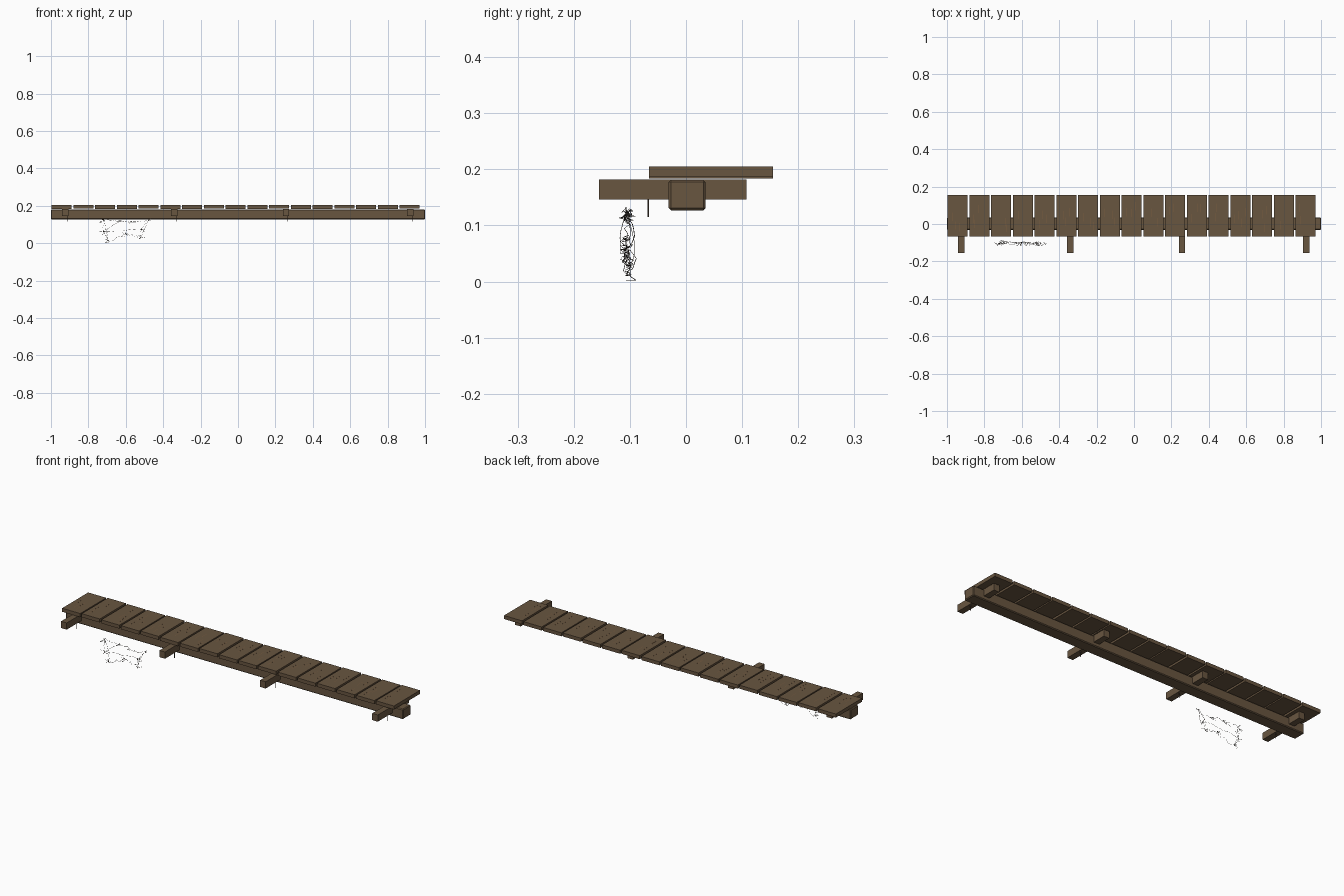
import bpy
import random
from mathutils import Vector

random.seed(7)
cube = bpy.data.objects.get("Cube")
if cube:
    bpy.data.objects.remove(cube, do_unlink=True)


def material(name, rgb):
    m = bpy.data.materials.new(name)
    m.use_nodes = True
    m.diffuse_color = (*rgb, 1)
    m.node_tree.nodes["Principled BSDF"].inputs["Base Color"].default_value = (*rgb, 1)
    return m


wood = material("weathered_wood", (0.14, 0.092, 0.051))
grain = material("wood_grain", (0.19, 0.11, 0.05))
iron = material("rusty_iron", (0.085, 0.06, 0.042))
twine = material("grey_brown_twine", (0.09, 0.075, 0.06))


def box(name, x, y, z, mat, bevel=0):
    """Box from three (low, high) ranges, with an optional chamfer."""
    ranges = (x, y, z)
    bpy.ops.mesh.primitive_cube_add(size=1, location=[sum(r) / 2 for r in ranges])
    ob = bpy.context.object
    ob.name = name
    ob.scale = [r[1] - r[0] for r in ranges]
    bpy.ops.object.transform_apply(location=False, rotation=False, scale=True)
    ob.data.materials.append(mat)
    if bevel:
        mod = ob.modifiers.new("chamfer", "BEVEL")
        mod.width = bevel
        mod.segments = 1
    return ob


def rod(name, radius, x, y, z, mat):
    bpy.ops.mesh.primitive_cylinder_add(vertices=6, radius=radius, depth=z[1] - z[0],
                                        location=(x, y, sum(z) / 2))
    bpy.context.object.name = name
    bpy.context.object.data.materials.append(mat)


# Long supporting beam
box("main_beam", (-1, 1), (-0.031, 0.035), (0.127, 0.181), wood, 0.004)

# Cross beams, each with a nail poking out underneath
for i, x in enumerate((-0.924, -0.341, 0.256, 0.921)):
    box(f"cross_beam_{i}", (x - 0.0165, x + 0.0165), (-0.155, 0.108), (0.146, 0.182), wood)
    rod(f"nail_{i}", 0.0015, x + 0.011, -0.067, (0.115, 0.16), iron)

# Deck planks with fine raised grain slivers on top
PITCH = 0.1163
for i in range(17):
    x = -0.997 + i * PITCH
    lift = 0.002 if i % 3 == 1 else 0
    top = 0.203 + lift
    box(f"plank_{i}", (x, x + 0.107), (-0.066, 0.155), (0.184 + lift, top), wood)
    for k in range(4):
        gx = x + random.uniform(0.02, 0.085)
        gy = random.uniform(-0.05, 0.08)
        box(f"grain_{i}_{k}", (gx, gx + 0.0015), (gy, gy + 0.045),
            (top - 0.001, top + 0.0003), grain)

# Tangled hanging twine: one curve object with many thin strands
curve = bpy.data.curves.new("hanging_twine", "CURVE")
curve.dimensions = "3D"
curve.bevel_depth = 0.0006
curve.bevel_resolution = 0
curve.materials.append(twine)
twine_ob = bpy.data.objects.new("hanging_twine", curve)
bpy.context.collection.objects.link(twine_ob)


def strand(ends, jitter, steps):
    """Wandering strand between two (x, z) points, bowed out in y."""
    a, b = (Vector((p[0], -0.104, p[1])) for p in ends)
    bow = random.uniform(-0.012, 0.012)
    spline = curve.splines.new("POLY")
    spline.points.add(steps)
    for n, point in enumerate(spline.points):
        t = n / steps
        p = a.lerp(b, t)
        p += Vector([random.uniform(-jitter, jitter) for _ in range(3)])
        p.y = max(-0.121, min(-0.087, p.y + 4 * bow * t * (1 - t)))
        p.z = max(0.002, min(0.14, p.z))
        point.co = (*p, 1)


# Anchor points around the rim of the tangle, with frayed ends
rim = [(-0.72, 0.125), (-0.63, 0.12), (-0.57, 0.115), (-0.48, 0.12), (-0.52, 0.075),
       (-0.52, 0.03), (-0.6, 0.05), (-0.69, 0.012), (-0.72, 0.06)]
for n, p in enumerate(rim):
    strand((p, rim[(n + 1) % len(rim)]), 0.006, 7)
    for _ in range(4):
        tip = (p[0] + random.uniform(-0.025, 0.025), p[1] + random.uniform(-0.02, 0.015))
        strand((p, tip), 0.004, 4)
# Thin loose threads across the middle
for p, q in ((0, 7), (1, 8), (8, 4), (3, 5)):
    strand((rim[p], rim[q]), 0.003, 6)
